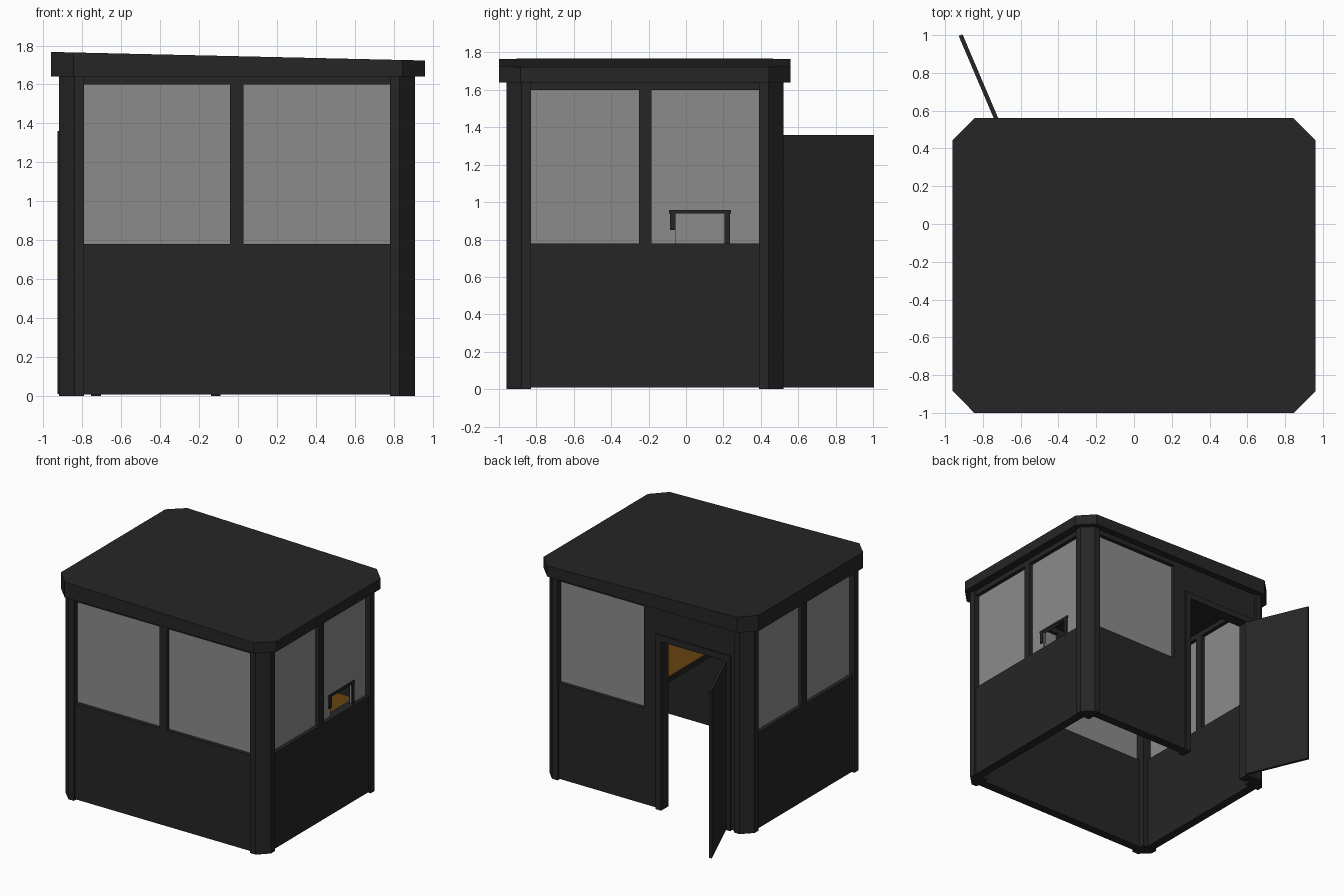
import bpy, bmesh
from mathutils import Vector

if "Cube" in bpy.data.objects:
    bpy.data.objects.remove(bpy.data.objects["Cube"])


def material(name, rgb):
    m = bpy.data.materials.new(name)
    m.diffuse_color = (*rgb, 1)
    m.use_nodes = True
    m.node_tree.nodes["Principled BSDF"].inputs["Base Color"].default_value = m.diffuse_color
    return m


BLACK = material("charcoal_paint", (0.019, 0.019, 0.019))
GLASS = material("grey_glass", (0.26, 0.26, 0.26))
WOOD = material("orange_wood", (0.13, 0.055, 0.006))


def finish(name, bm, mat):
    bmesh.ops.recalc_face_normals(bm, faces=bm.faces)
    me = bpy.data.meshes.new(name)
    bm.to_mesh(me)
    bm.free()
    me.materials.append(mat)
    ob = bpy.data.objects.new(name, me)
    bpy.context.collection.objects.link(ob)
    return ob


def boxes(name, mat, *specs):
    """One object from several boxes (x0, x1, y0, y1, z0, z1)."""
    bm = bmesh.new()
    for x0, x1, y0, y1, z0, z1 in specs:
        for v in bmesh.ops.create_cube(bm, size=1)["verts"]:
            v.co = Vector((x0 if v.co.x < 0 else x1,
                           y0 if v.co.y < 0 else y1,
                           z0 if v.co.z < 0 else z1))
    return finish(name, bm, mat)


def prism(name, mat, outline, z0, top):
    """Vertical prism; top is a function giving the height at x."""
    bm = bmesh.new()
    low = [bm.verts.new((x, y, z0)) for x, y in outline]
    high = [bm.verts.new((x, y, top(x))) for x, y in outline]
    bm.faces.new(low)
    bm.faces.new(high)
    n = len(outline)
    for i in range(n):
        j = (i + 1) % n
        bm.faces.new((low[i], low[j], high[j], high[i]))
    return finish(name, bm, mat)


# Main dimensions
CX, CY, HX, HY = -0.005, -0.22, 0.915, 0.74
SILL, HEAD, TOP, LOW = 0.78, 1.6, 1.64, 0.008
INSET, THICK, POST = 0.015, 0.07, 0.13

# Chamfered corner posts
for sx, side in ((-1, "left"), (1, "right")):
    for sy, end in ((-1, "front"), (1, "back")):
        profile = [(0, POST), (0, 0.08), (0.08, 0), (POST, 0), (POST, POST)]
        prism(f"corner_post_{end}_{side}", BLACK,
              [(CX + sx * (HX - a), CY + sy * (HY - b)) for a, b in profile],
              0, lambda x: TOP)

X0, X1 = CX - HX + POST, CX + HX - POST      # between the posts
Y0, Y1 = CY - HY + POST, CY + HY - POST
FRONT = CY - HY + INSET
BACK = CY + HY - INSET
LEFT, RIGHT = CX - HX + INSET, CX + HX - INSET

# Front wall with two windows
fy = (FRONT, FRONT + THICK)
boxes("front_wall", BLACK,
      (X0, X1, *fy, LOW, SILL), (X0, X1, *fy, HEAD, TOP),
      (-0.04, 0.027, *fy, SILL, HEAD))
boxes("front_glass", GLASS,
      (X0, -0.04, FRONT + 0.03, FRONT + 0.04, SILL, HEAD),
      (0.027, X1, FRONT + 0.03, FRONT + 0.04, SILL, HEAD))

# Side walls with two windows each
M0, M1 = -0.25, -0.185
for name, wx in (("left", (LEFT, LEFT + THICK)), ("right", (RIGHT - THICK, RIGHT))):
    boxes(f"{name}_wall", BLACK,
          (*wx, Y0, Y1, LOW, SILL), (*wx, Y0, Y1, HEAD, TOP),
          (*wx, M0, M1, SILL, HEAD))

lx = (LEFT + 0.03, LEFT + 0.04)
boxes("left_glass", GLASS, (*lx, Y0, M0, SILL, HEAD), (*lx, M1, Y1, SILL, HEAD))

# Right glass with a service opening
rx = (RIGHT - 0.04, RIGHT - 0.03)
H0, H1, HZ = -0.055, 0.205, 0.94
boxes("right_glass", GLASS,
      (*rx, Y0, M0, SILL, HEAD), (*rx, M1, H0, SILL, HEAD),
      (*rx, H1, Y1, SILL, HEAD), (*rx, H0, H1, HZ, HEAD))
hx = (RIGHT - 0.05, RIGHT - 0.02)
boxes("service_opening_frame", BLACK,
      (*hx, -0.09, 0.24, HZ, HZ + 0.018),
      (*hx, H1, 0.235, SILL, HZ), (*hx, -0.085, H0, 0.85, HZ))

# Back wall with one window and a doorway
by = (BACK - THICK, BACK)
D0, D1, DZ = -0.755, -0.09, 1.41
boxes("back_wall", BLACK,
      (D1, X1, *by, LOW, SILL), (D1, X1, *by, HEAD, TOP),
      (D1, 0.02, *by, SILL, HEAD),
      (X0, D1, *by, DZ, TOP), (X0, D0, *by, LOW, DZ))
boxes("back_glass", GLASS, (0.02, X1, BACK - 0.04, BACK - 0.03, SILL, HEAD))

# Door frame
jy = (BACK - THICK - 0.01, BACK + 0.012)
boxes("door_frame", BLACK,
      (D0, D0 + 0.05, *jy, 0, DZ), (D1 - 0.05, D1, *jy, 0, DZ),
      (D0 + 0.05, D1 - 0.05, *jy, DZ - 0.05, DZ))

# Open door leaf, swung outwards from its hinge
hinge, tip = Vector((-0.705, 0.5)), Vector((-0.918, 1.0))
side = (tip - hinge).orthogonal().normalized() * 0.011
prism("door", BLACK,
      [hinge + side, tip + side, tip - side, hinge - side],
      0.01, lambda x: 1.36)

# Sloping roof slab with clipped corners
cx, cy, c = 0.96, 0.78, 0.115
roof = [(cx, cy - c), (cx - c, cy), (-cx + c, cy), (-cx, cy - c),
        (-cx, -cy + c), (-cx + c, -cy), (cx - c, -cy), (cx, -cy + c)]
prism("roof", BLACK, [(x, y + CY) for x, y in roof], TOP,
      lambda x: 1.745 - 0.022 * x / 0.96)

# Counter along the right wall
boxes("counter", BLACK, (0.2, RIGHT - THICK, FRONT + THICK, 0.35, 0.72, 0.752))
boxes("counter_top", WOOD, (0.21, RIGHT - THICK, FRONT + THICK, 0.34, 0.752, 0.76))
